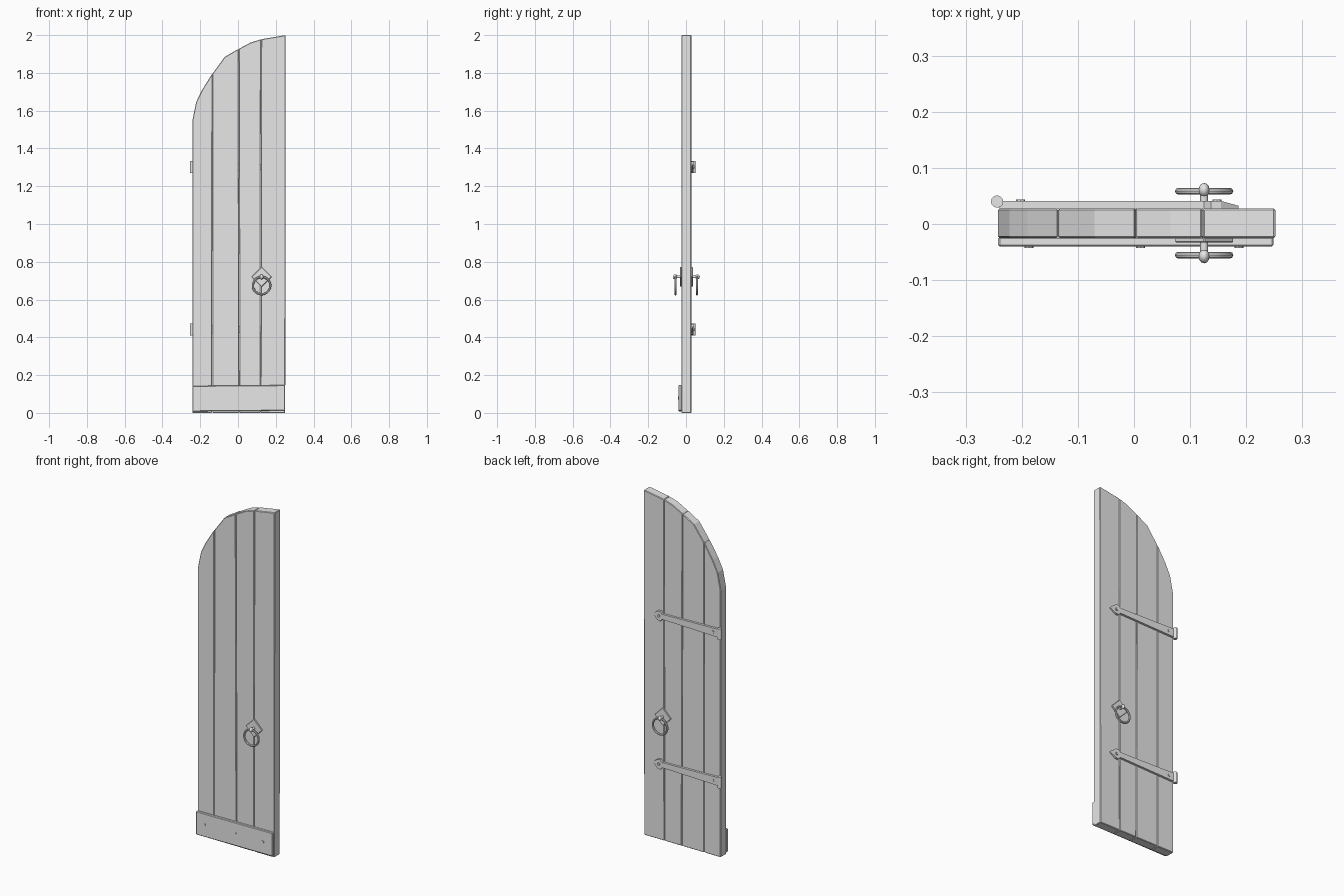
import bpy, bmesh, math
from mathutils import Vector

cube = bpy.data.objects.get("Cube")
if cube:
    bpy.data.objects.remove(cube, do_unlink=True)

grey = bpy.data.materials.new("plain grey")
grey.use_nodes = True
grey.diffuse_color = (0.8, 0.8, 0.8, 1)
grey.node_tree.nodes["Principled BSDF"].inputs["Base Color"].default_value = (0.8, 0.8, 0.8, 1)


def finish(obj, name, smooth=False):
    obj.name = obj.data.name = name
    obj.data.materials.clear()
    obj.data.materials.append(grey)
    if smooth:
        bpy.ops.object.select_all(action="DESELECT")
        obj.select_set(True)
        bpy.context.view_layer.objects.active = obj
        bpy.ops.object.shade_smooth_by_angle(angle=math.radians(40))
    return obj


def prism(name, outline, y0, y1, bevel=0.0, taper=None):
    """Extrude an (x, z) outline from y0 to y1, optionally thinning past x = taper."""
    bm = bmesh.new()
    face = bm.faces.new([bm.verts.new((x, y0, z)) for x, z in outline])
    out = bmesh.ops.extrude_face_region(bm, geom=[face])["geom"]
    moved = [v for v in out if isinstance(v, bmesh.types.BMVert)]
    for v in moved:
        thin = taper is not None and v.co.x > taper
        v.co.y = y0 + (y1 - y0) * (0.4 if thin else 1)
    bmesh.ops.recalc_face_normals(bm, faces=bm.faces)
    if bevel:
        edges = [e for e in bm.edges if e.calc_face_angle(0) > 0.5]
        bmesh.ops.bevel(bm, geom=edges, offset=bevel, segments=1, affect="EDGES")
    mesh = bpy.data.meshes.new(name)
    bm.to_mesh(mesh)
    bm.free()
    obj = bpy.data.objects.new(name, mesh)
    bpy.context.collection.objects.link(obj)
    return finish(obj, name)


def rod(name, a, b, radius, sides=12):
    a, b = Vector(a), Vector(b)
    bpy.ops.mesh.primitive_cylinder_add(vertices=sides, radius=radius, depth=(b - a).length,
                                        location=(a + b) / 2)
    obj = bpy.context.object
    obj.rotation_euler = (b - a).to_track_quat("Z", "Y").to_euler()
    return finish(obj, name, True)


# Planks cut by the arched top
FRONT, BACK = -0.025, 0.028
arch = [(-0.242, 1.545), (-0.222, 1.645), (-0.19, 1.71), (-0.135, 1.797), (-0.07, 1.885),
        (0.003, 1.927), (0.065, 1.96), (0.122, 1.978), (0.252, 2.0)]
seams = [(-0.242, -0.242), (-0.136, -0.135), (0.008, 0.003), (0.119, 0.122), (0.25, 0.252)]
for i in range(4):
    (lb, lt), (rb, rt) = seams[i], seams[i + 1]
    top = [p for p in arch if lt - 0.001 <= p[0] <= rt + 0.001]
    g = 0.0008
    top[0] = (top[0][0] + g * (i > 0), top[0][1])
    top[-1] = (top[-1][0] - g * (i < 3), top[-1][1])
    prism(f"plank_{i + 1}", [(rb - g * (i < 3), 0), (lb + g * (i > 0), 0)] + top,
          FRONT, BACK, 0.003)

# Kick plate with bolts
prism("kick_plate", [(-0.242, 0.008), (0.249, 0.012), (0.249, 0.147), (-0.242, 0.143)],
      -0.04, FRONT + 0.002, 0.003)
for i, x in enumerate((-0.187, 0.012, 0.187)):
    rod(f"kick_plate_bolt_{i + 1}", (x, -0.043, 0.08), (x, -0.035, 0.08), 0.008, 8)

# Hinge straps with arrow tips, barrels and bolts
half = [(-0.24, 0.024), (0.125, 0.015), (0.137, 0.029), (0.155, 0.026), (0.186, 0.004)]
for label, z in (("lower", 0.442), ("upper", 1.302)):
    outline = [(x, z + h) for x, h in half] + [(x, z - h) for x, h in reversed(half)]
    prism(f"{label}_hinge_strap", outline, BACK - 0.001, 0.041, taper=0.17)
    rod(f"{label}_hinge_barrel", (-0.244, 0.04, z - 0.032), (-0.244, 0.04, z + 0.032), 0.011)
    for i, x in enumerate((-0.202, 0.148)):
        rod(f"{label}_hinge_bolt_{i + 1}", (x, 0.036, z), (x, 0.044, z), 0.008, 8)

# Ring handles on both faces
HX, HZ, R = 0.125, 0.72, 0.053
diamond = [(HX + R, HZ), (HX, HZ + R), (HX - R, HZ), (HX, HZ - R)]
for label, wall, s in (("front", FRONT, -1), ("back", BACK, 1)):
    prism(f"{label}_handle_plate", diamond, wall - s * 0.001, wall + s * 0.008, 0.002)
    ring_y = wall + s * 0.0305
    rod(f"{label}_handle_post", (HX, wall, HZ), (HX, ring_y, HZ), 0.007)
    bpy.ops.mesh.primitive_uv_sphere_add(segments=12, ring_count=8, radius=0.011,
                                         location=(HX, ring_y + s * 0.002, HZ))
    bpy.context.object.scale = (0.9, 1.15, 1.2)
    finish(bpy.context.object, f"{label}_handle_knob", True)
    bpy.ops.mesh.primitive_torus_add(major_radius=0.046, minor_radius=0.006, major_segments=28,
                                     minor_segments=8, location=(HX, ring_y, 0.674),
                                     rotation=(math.pi / 2, 0, 0))
    finish(bpy.context.object, f"{label}_handle_ring", True)
